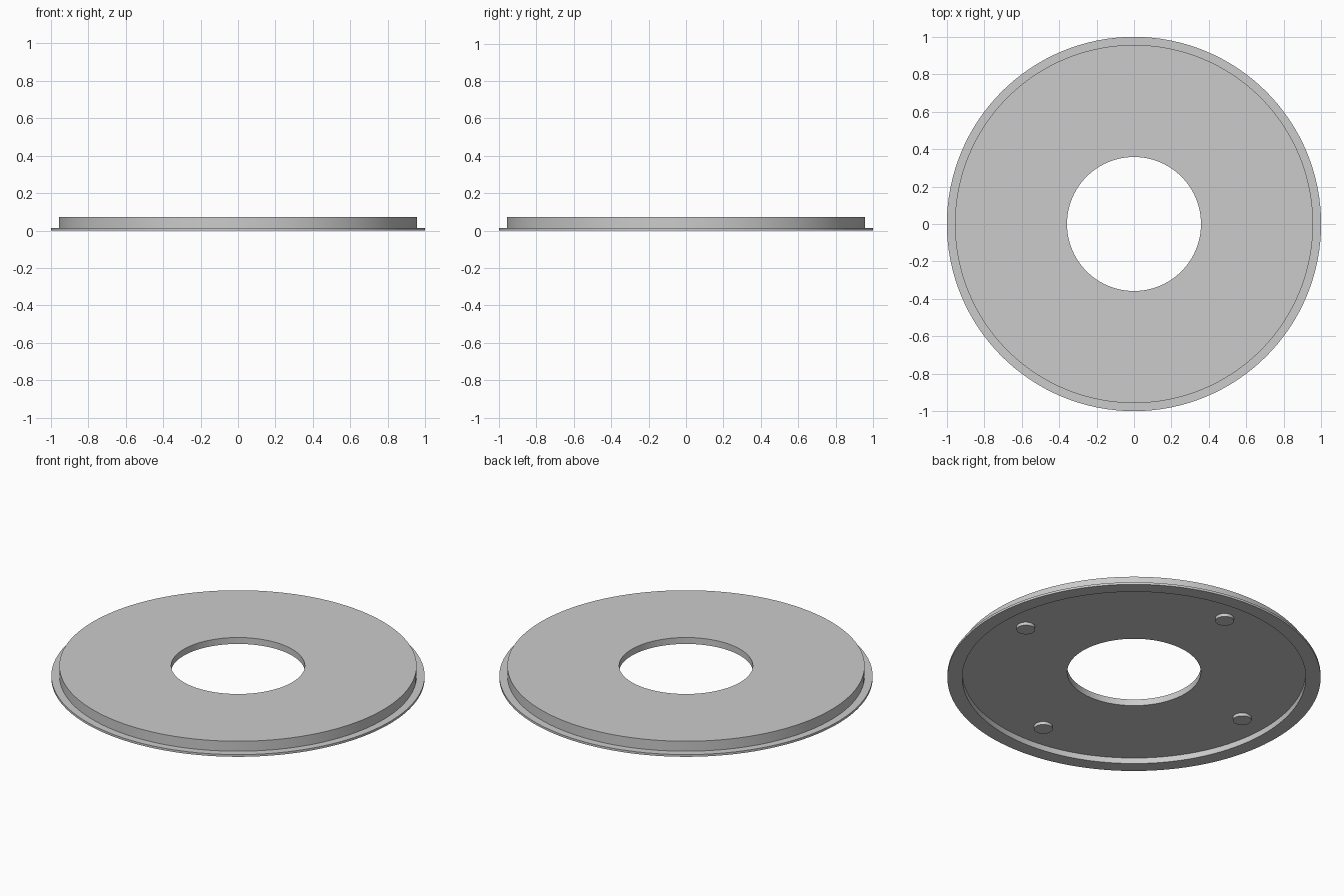
import bpy, bmesh, math

cube = bpy.data.objects.get("Cube")
if cube:
    bpy.data.objects.remove(cube)

grey = bpy.data.materials.new("light grey")
grey.use_nodes = True
colour = (0.6, 0.6, 0.6, 1)
grey.diffuse_color = colour
grey.node_tree.nodes["Principled BSDF"].inputs["Base Color"].default_value = colour

TOP, FLANGE, FLOOR, PEG_END = 0.072, 0.013, 0.034, 0.016


def finish(obj):
    obj.data.materials.append(grey)
    bpy.ops.object.select_all(action="DESELECT")
    obj.select_set(True)
    bpy.context.view_layer.objects.active = obj
    bpy.ops.object.shade_smooth_by_angle(angle=math.radians(30))


def lathe(name, profile, steps=128):
    """Revolve a closed (radius, height) outline around the z axis."""
    bm = bmesh.new()
    verts = [bm.verts.new((r, 0, z)) for r, z in profile]
    edges = [bm.edges.new((v, verts[i - 1])) for i, v in enumerate(verts)]
    bmesh.ops.spin(bm, geom=verts + edges, cent=(0, 0, 0), axis=(0, 0, 1),
                   angle=math.tau, steps=steps)
    bmesh.ops.remove_doubles(bm, verts=bm.verts, dist=0.0001)
    bmesh.ops.recalc_face_normals(bm, faces=bm.faces)
    mesh = bpy.data.meshes.new(name)
    bm.to_mesh(mesh)
    bm.free()
    obj = bpy.data.objects.new(name, mesh)
    bpy.context.collection.objects.link(obj)
    finish(obj)


# Flanged disc with a centre hole and a recessed underside
lathe("flanged_disc", [
    (0.358, TOP), (0.957, TOP), (0.957, FLANGE), (1, FLANGE),
    (1, 0), (0.92, 0), (0.92, FLOOR), (0.358, FLOOR),
])

# Four short pegs under the disc
for i, side in enumerate(("left", "back", "right", "front")):
    a = i * math.pi / 2
    depth = FLOOR - PEG_END + 0.01
    bpy.ops.mesh.primitive_cylinder_add(
        vertices=32, radius=0.05, depth=depth,
        location=(0.756 * math.cos(a), 0.756 * math.sin(a), PEG_END + depth / 2))
    peg = bpy.context.object
    peg.name = side + "_peg"
    finish(peg)
